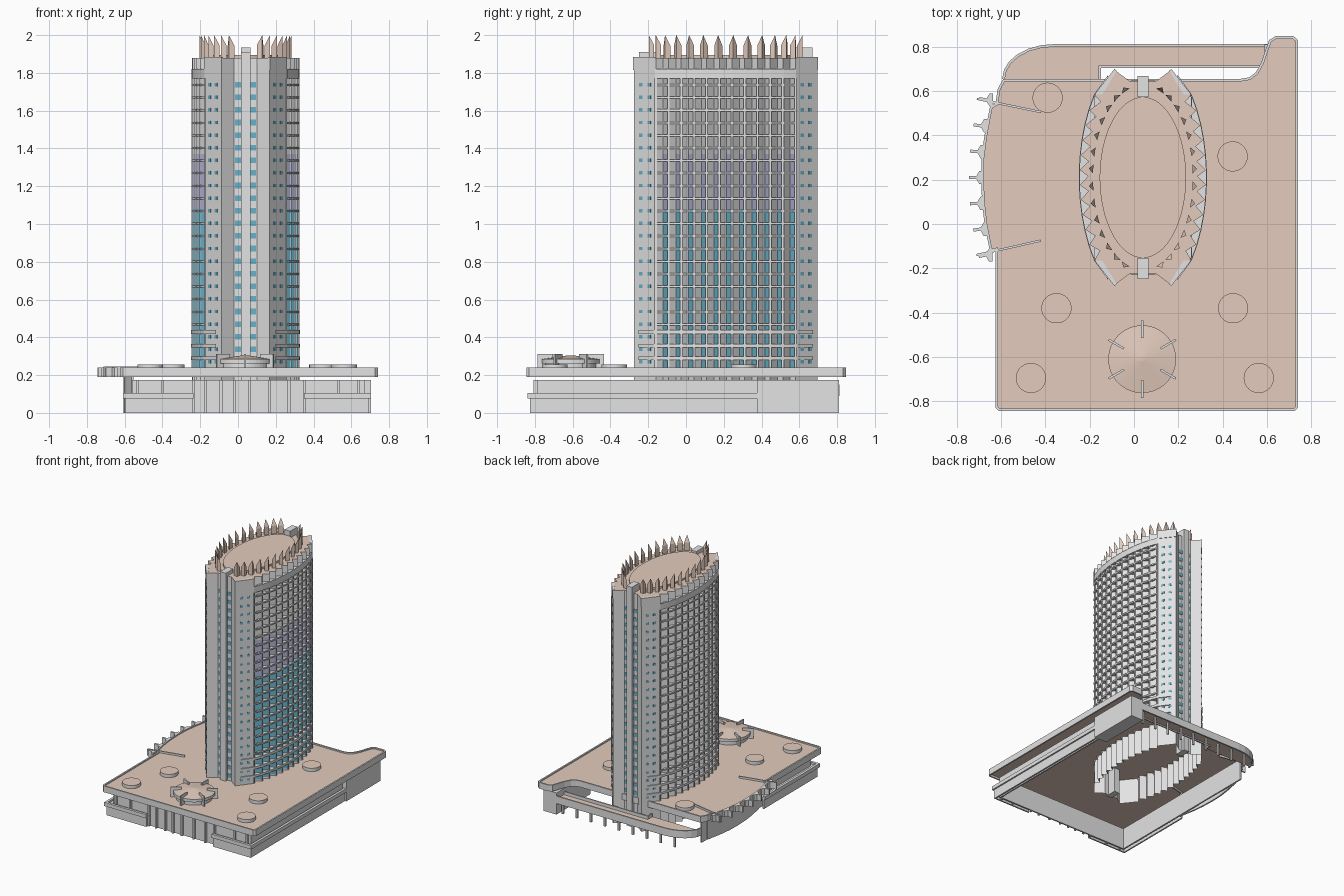
import bpy, bmesh, math
from mathutils import Vector, Matrix

if "Cube" in bpy.data.objects:
    bpy.data.objects.remove(bpy.data.objects["Cube"])

def material(name, r, g, b):
    m = bpy.data.materials.new(name)
    m.diffuse_color = (r, g, b, 1)
    m.use_nodes = True
    m.node_tree.nodes["Principled BSDF"].inputs["Base Color"].default_value = m.diffuse_color
    return m

MATS = [material("light_grey_concrete", .77, .77, .77), material("tan_paving", .77, .60, .51),
        material("teal_glass", .14, .44, .58), material("lavender_glass", .40, .40, .60),
        material("grey_glass", .60, .60, .61)]
GREY, TAN, TEAL, LAV, DULL = range(5)
CX, CY = 0.04, 0.21          # tower centre

def finish(name, bm):
    bmesh.ops.recalc_face_normals(bm, faces=bm.faces)
    me = bpy.data.meshes.new(name)
    bm.to_mesh(me)
    bm.free()
    for m in MATS:
        me.materials.append(m)
    ob = bpy.data.objects.new(name, me)
    bpy.context.collection.objects.link(ob)
    return ob

def add_prism(bm, pts, z0, z1, side=GREY, top=GREY, bottom=GREY, caps=True):
    lo = [bm.verts.new((x, y, z0)) for x, y in pts]
    hi = [bm.verts.new((x, y, z1)) for x, y in pts]
    n = len(pts)
    for i in range(n):
        j = (i + 1) % n
        f = bm.faces.new((lo[i], lo[j], hi[j], hi[i]))
        f.material_index = side
    if caps:
        bm.faces.new(hi).material_index = top
        bm.faces.new(lo[::-1]).material_index = bottom

def prism(name, pts, z0, z1, **kw):
    bm = bmesh.new()
    add_prism(bm, pts, z0, z1, **kw)
    return finish(name, bm)

def add_box(bm, c, size, ang=0, mat=GREY):
    m = Matrix.Translation(c) @ Matrix.Rotation(ang, 4, 'Z') @ Matrix.Diagonal((*size, 1))
    for v in bmesh.ops.create_cube(bm, size=1, matrix=m)["verts"]:
        for f in v.link_faces:
            f.material_index = mat

def add_wall(bm, pts, t, z0, z1, closed=False):
    """Thin wall along a path, thickness t to the left of travel, mitred."""
    P = [Vector(p) for p in pts]
    n = len(P)
    inner = []
    for i in range(n):
        a = P[i] - P[i - 1] if (i or closed) else P[1] - P[0]
        b = P[(i + 1) % n] - P[i] if (i < n - 1 or closed) else a
        na, nb = Vector((-a.y, a.x)).normalized(), Vector((-b.y, b.x)).normalized()
        inner.append(P[i] + (na + nb) * t / max(.5, 1 + na.dot(nb)))
    rings = [[bm.verts.new((p.x, p.y, z)) for p in row] for row, z in
             ((P, z0), (P, z1), (inner, z1), (inner, z0))]
    for k in range(4):
        a, b = rings[k], rings[(k + 1) % 4]
        for i in range(n if closed else n - 1):
            j = (i + 1) % n
            bm.faces.new((a[i], a[j], b[j], b[i]))
    if not closed:
        for i in (0, n - 1):
            bm.faces.new([r[i] for r in rings])

def wall(name, pts, t, z0, z1, closed=False):
    bm = bmesh.new()
    add_wall(bm, pts, t, z0, z1, closed)
    return finish(name, bm)

def circle(x, y, rx, ry, n=48):
    return [(x + rx * math.cos(2 * math.pi * i / n), y + ry * math.sin(2 * math.pi * i / n)) for i in range(n)]

# --- podium deck: tan sheet with a grey rim
arc = [(-.65, .53), (-.675, .40), (-.688, .30), (-.69, .205), (-.686, .10), (-.675, 0), (-.65, -.125)]
deck = [(-.625, -.83), (-.61, -.845), (.725, -.845), (.74, -.83), (.74, .83), (.72, .848), (.64, .848),
        (.61, .83), (.595, .79), (.575, .73), (.55, .685), (.52, .662), (.48, .655), (-.59, .655),
        (-.615, .61), (-.625, .545)] + arc + [(-.625, -.12)]
prism("deck_floor", deck, .205, .23, side=GREY, top=TAN, bottom=TAN)
wall("deck_rim", deck, .012, .19, .24, True)

# --- side canopy fins and its two screen walls
bm = bmesh.new()
for i in range(7):
    y = .56 - i * .1167
    px = -.69 + .045 * ((y - .205) / .35) ** 2
    add_box(bm, (px - .025, y, .215), (.06, .014, .05), (.205 - y) * .6)
    add_prism(bm, [(px - .008, y - .03), (px + .008, y - .03), (px + .008, y + .03), (px - .008, y + .03), (px - .025, y)], .19, .24)
for a, b in (((-.71, .56), (-.42, .50)), ((-.71, -.145), (-.42, -.08))):
    add_wall(bm, [a, b], .01, .19, .245)
finish("canopy_fins", bm)

# --- back ramp with posts
ramp = [(-.595, .655), (-.15, .655), (-.15, .705), (.60, .705), (.60, .812), (-.36, .812)]
ramp += [(-.36 - .235 * math.sin(a), .655 + .157 * math.cos(a)) for a in (.26, .52, .79, 1.05, 1.31)]
prism("ramp_floor", ramp, .10, .125, top=TAN, bottom=TAN)
wall("ramp_parapet", ramp[4:] + ramp[:1], .012, .09, .15)
wall("ramp_inner_parapet", ramp[1:4], .01, .09, .15)
bm = bmesh.new()
for i in range(9):
    add_box(bm, (-.44 + i * .125, .77, .05), (.014, .014, .10))
finish("ramp_posts", bm)
prism("corner_block", [(.59, .375), (.705, .375), (.705, .81), (.59, .81)], 0, .175)

# --- podium walls, terraces and front posts
wall("podium_wall", [(-.56, .60), (-.56, -.79), (.67, -.79), (.67, .375)], .012, 0, .175)
wall("lobby_wall", [(x + .085, y) for x, y in arc], .012, 0, .19)
for side, path, low, ledge in (
        ("left", [(-.61, -.14), (-.61, -.838), (-.235, -.838)],
         [(-.598, -.14), (-.598, -.826), (-.24, -.826)],
         [(-.56, -.14), (-.605, -.14), (-.605, -.833), (-.24, -.833), (-.24, -.79), (-.56, -.79)]),
        ("right", [(.35, -.838), (.705, -.838), (.705, .375)],
         [(.355, -.826), (.693, -.826), (.693, .375)],
         [(.355, -.79), (.355, -.833), (.70, -.833), (.70, .375), (.67, .375), (.67, -.79)])):
    wall(side + "_terrace_band", path, .02, .075, .105)
    wall(side + "_terrace_wall", low, .012, 0, .076)
    prism(side + "_terrace_ledge", ledge, .078, .09)
bm = bmesh.new()
for x in (-.235, -.17, -.09, -.02, .06, .165, .27, .35, .53, .64, -.4, -.53):
    add_box(bm, (x, -.798, .0875), (.014, .02, .175))
finish("front_posts", bm)

# --- round planters and the skylight
for i, (x, y) in enumerate([(-.39, .57), (.445, .305), (-.35, -.38), (.447, -.38), (-.465, -.695), (.563, -.695)]):
    prism("deck_disc_%d" % i, circle(x, y, .068, .068, 32), .225, .256, top=TAN)
SX, SY = .037, -.61
prism("skylight_drum", circle(SX, SY, .135, .135), .225, .262)
prism("skylight_rim", circle(SX, SY, .153, .153), .262, .285, top=TAN)
bm = bmesh.new()
bmesh.ops.create_cone(bm, segments=48, radius1=.15, radius2=.01, depth=.02, cap_ends=True,
                      matrix=Matrix.Translation((SX, SY, .295)))
for f in bm.faces:
    f.material_index = TAN
finish("skylight_cone", bm)
bm = bmesh.new()
for k in range(6):
    a = math.radians(30 + 60 * k)
    add_box(bm, (SX + .135 * math.cos(a), SY + .135 * math.sin(a), .268), (.08, .01, .085), a)
finish("skylight_fins", bm)

# --- tower plan: sawtooth sides on an ellipse, pointed ends, notched front and back
N, HALF = 11, .37
def ell(dy, inset=0):
    return (.285 * math.sqrt(1 - (dy / .57) ** 2) - inset, dy)
tips = [ell(-HALF + 2 * HALF * i / N) for i in range(N + 1)]
teeth = []
for i, p in enumerate(tips):
    teeth.append(p)
    if i < N:
        teeth.append(ell(p[1] + 1.16 * HALF / N, .038))
END, NOTCH = (.127, -.485), (.06, -.435)
half = [NOTCH, END] + teeth + [(END[0], -END[1]), (NOTCH[0], -NOTCH[1])]

def place(pts, s=1, sx=1):
    return [(CX + x * s * sx, CY + y * s) for x, y in pts]

plan = place(half) + place(half[::-1], sx=-1)
for z0, z1, glass in ((0, .24, GREY), (.24, 1.08, TEAL), (1.08, 1.37, LAV), (1.37, 1.77, DULL)):
    ob = prism("tower_wall_%d" % (z0 * 100), plan, z0, z1, caps=False)
    for f in ob.data.polygons:      # glazed facets are the saw teeth that face the front
        a, b = sorted((ob.data.vertices[i].co for i in f.vertices), key=lambda c: c.y)[::3]
        if abs(f.center.y - CY) < HALF and abs(b.x - CX) > abs(a.x - CX) and b.y - a.y < .05:
            f.material_index = glass

# crown above the facade and the roof
prism("crown", plan, 1.77, 1.88, top=TAN)
prism("roof_disc", circle(CX, CY, .195, .363, 64), 1.87, 1.895, side=TAN, top=TAN)

# --- floor slabs, crown ledges and lower rings on both long sides
FLOOR = .0667
bm = bmesh.new()
for sx in (1, -1):
    for k in range(20):
        add_prism(bm, place(tips, 1.006, sx), .463 + k * FLOOR, .474 + k * FLOOR)
    add_prism(bm, place(tips, 1.008, sx), 1.77, 1.82)
    for s in (1, -1):               # caps on the end piers
        pier = [(END[0] - .01, END[1] + .008), END, tips[0], (tips[0][0] - .035, tips[0][1])]
        add_prism(bm, place([(x, y * s) for x, y in pier], 1.01, sx), 1.815, 1.883)
finish("floor_slabs", bm)
bm = bmesh.new()
for sx in (1, -1):
    mid = [(.155, -.455)] + tips + [(.155, .455)]
    for z0, z1 in ((.28, .298), (.345, .365), (.418, .438)):
        add_prism(bm, place(mid, 1.015, sx), z0, z1)
finish("lower_rings", bm)

# --- slim vertical mullions on the tooth tips
bm = bmesh.new()
for sx in (1, -1):
    for x, y in tips:
        add_box(bm, (CX + sx * (x - .001), CY + y, .98), (.005, .012, 1.58))
finish("facade_mullions", bm)

# --- front and back lift cores
for name, s, top in (("front_core", -1, 1.91), ("back_core", 1, 1.935)):
    bm = bmesh.new()
    add_box(bm, (CX, CY + s * .411, top / 2), (.05, .095, top))
    finish(name, bm)

# --- teal window plates: notch strips and pier walls
bm = bmesh.new()
a, b = Vector(END), Vector(tips[0])
for k in range(23):
    z = .27 + k * FLOOR
    for sx in (1, -1):
        for sy in (1, -1):
            add_box(bm, (CX + sx * .0405, CY - sy * .435, z), (.031, .006, .03), 0, TEAL)
            for t in (.32, .70):
                p = a.lerp(b, t)
                d = b - a
                add_box(bm, (CX + sx * p.x, CY + sy * p.y, z), (.022, .004, .018),
                        math.atan2(d.y * sy, d.x * sx), TEAL)
finish("windows", bm)

# --- crown of pointed folded spikes
bm = bmesh.new()
for sx in (1, -1):
    for k in range(14):
        t = math.radians(-70 + k * 140 / 13)
        c = Vector((.225 * math.cos(t), .415 * math.sin(t)))
        n = Vector((math.cos(t) / .225, math.sin(t) / .415)).normalized()
        w = Vector((-n.y, n.x)) * .021
        tri = [(c - w, 1.945), (c + n * .02, 2.0), (c + w, 1.945)]
        lo = [bm.verts.new((CX + sx * p.x, CY + p.y, 1.875)) for p, z in tri]
        hi = [bm.verts.new((CX + sx * p.x, CY + p.y, z)) for p, z in tri]
        for i in range(3):
            j = (i + 1) % 3
            bm.faces.new((lo[i], lo[j], hi[j], hi[i]))
        bm.faces.new(hi)
        bm.faces.new(lo)
for f in bm.faces:
    f.material_index = TAN
finish("crown_spikes", bm)
